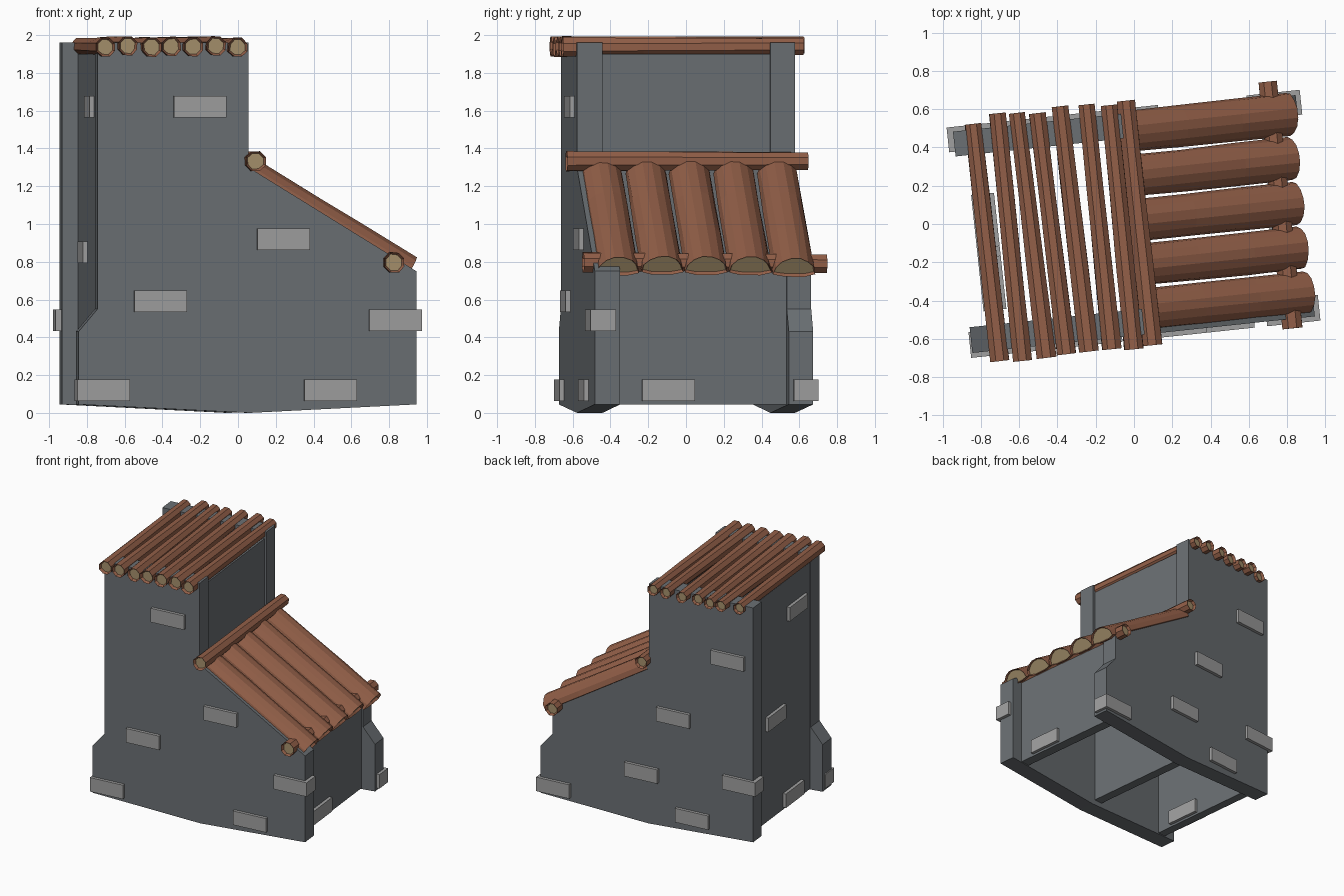
import bpy, bmesh, math, random
from mathutils import Vector, Matrix

random.seed(4)
cube = bpy.data.objects.get("Cube")
if cube:
    bpy.data.objects.remove(cube)

TURN = Matrix.Rotation(math.radians(6.1), 4, 'Z')  # whole building sits slightly turned


def material(name, rgb):
    m = bpy.data.materials.new(name)
    m.use_nodes = True
    m.diffuse_color = (*rgb, 1)
    m.node_tree.nodes["Principled BSDF"].inputs["Base Color"].default_value = (*rgb, 1)
    return m


STONE = material("wall_grey", (0.145, 0.16, 0.172))
BRICK = material("brick_light_grey", (0.35, 0.35, 0.35))
BARK = material("bark_brown", (0.29, 0.115, 0.065))
CUT = material("cut_wood_tan", (0.38, 0.28, 0.15))


def finish(bm, name, *mats):
    bm.transform(TURN)
    mesh = bpy.data.meshes.new(name)
    bm.to_mesh(mesh)
    bm.free()
    for m in mats:
        mesh.materials.append(m)
    ob = bpy.data.objects.new(name, mesh)
    bpy.context.collection.objects.link(ob)
    return ob


def wall(name, outline, y0, y1):
    """Extrude an x-z outline from y0 to y1."""
    bm = bmesh.new()
    face = bm.faces.new([bm.verts.new((x, y0, z)) for x, z in outline])
    ext = bmesh.ops.extrude_face_region(bm, geom=[face])
    moved = [g for g in ext["geom"] if isinstance(g, bmesh.types.BMVert)]
    bmesh.ops.translate(bm, verts=moved, vec=(0, y1 - y0, 0))
    bmesh.ops.recalc_face_normals(bm, faces=bm.faces)
    return finish(bm, name, STONE)


def box(name, lo, hi, mat):
    lo, hi = Vector(lo), Vector(hi)
    bm = bmesh.new()
    bmesh.ops.create_cube(bm, size=1)
    bm.transform(Matrix.Translation((lo + hi) / 2) @ Matrix.Diagonal((*(hi - lo), 1)))
    return finish(bm, name, mat)


def log(name, a, b, section, grow=1.0, rim=0.012, wobble=0.05):
    """Sweep a cross-section from a to b with rough bark and hollowed cut ends."""
    a, b = Vector(a), Vector(b)
    d = (b - a).normalized()
    side = d.cross(Vector((0, 0, 1))).normalized()
    up = side.cross(d)
    bm = bmesh.new()
    rings = []
    for i in range(4):
        t = i / 3
        size = 1 + (grow - 1) * t
        ring = []
        for s, h in section:
            k = size * random.uniform(1 - wobble, 1 + wobble)
            ring.append(bm.verts.new(a.lerp(b, t) + side * s * k + up * h * k))
        rings.append(ring)
    n = len(section)
    for r, q in zip(rings, rings[1:]):
        for i in range(n):
            bm.faces.new((r[i], r[(i + 1) % n], q[(i + 1) % n], q[i]))
    ends = [bm.faces.new(rings[0]), bm.faces.new(rings[-1])]
    bmesh.ops.recalc_face_normals(bm, faces=bm.faces)
    bmesh.ops.inset_individual(bm, faces=ends, thickness=rim, depth=-0.02)
    for f in ends:
        f.material_index = 1
    return finish(bm, name, BARK, CUT)


def round_section(r, n=8):
    return [(r * math.cos(math.tau * (i + 0.5) / n), r * math.sin(math.tau * (i + 0.5) / n))
            for i in range(n)]


# Long side walls: each has one flared foot and a shallow keel along the bottom
EAVE, RIDGE, TOP, LOW = 0.75, 1.30, 1.96, 0.045
wall("front_wall", [(-0.911, LOW), (0, 0), (0.888, LOW), (0.888, EAVE), (-0.006, RIDGE),
                    (-0.006, TOP), (-0.81, TOP), (-0.81, 0.55), (-0.911, 0.43)], -0.58, -0.445)
wall("back_wall", [(-0.889, LOW), (0, 0), (0.911, LOW), (0.911, 0.43), (0.81, 0.55),
                   (0.81, 0.79), (-0.006, RIDGE), (-0.006, TOP), (-0.889, TOP)], 0.45, 0.58)

# Cross walls between them
for name, x0, x1, z1 in (("tower_end_wall", -0.805, -0.735, 1.9),
                         ("partition_wall", -0.1, -0.025, 1.9),
                         ("low_end_wall", 0.715, 0.795, 0.77)):
    box(name, (x0, -0.46, LOW), (x1, 0.46, z1), STONE)

# Bricks standing proud of the walls: centre along the wall, height
LEN, HIGH, OUT = 0.14, 0.057, 0.025


def brick(name, x0, x1, y0, y1, z):
    box(name, (x0, y0, z - HIGH), (x1, y1, z + HIGH), BRICK)


front = [(-0.265, 1.62), (0.18, 0.92), (-0.475, 0.59), (-0.78, 0.12), (0.43, 0.12), (0.775, 0.49)]
for i, (x, z) in enumerate(front):
    brick(f"front_brick_{i}", x - LEN, x + LEN, -0.58 - OUT, -0.47, z)
back = [(-0.68, 1.49), (-0.22, 0.92), (0.05, 0.41), (-0.38, 0.13), (0.795, 0.12), (-0.78, 0.49)]
for i, (x, z) in enumerate(back):
    brick(f"back_brick_{i}", x - LEN, x + LEN, 0.475, 0.58 + OUT, z)
for i, (y, z) in enumerate([(-0.23, 1.62), (0.1, 0.85), (-0.17, 0.12)]):
    brick(f"tower_end_brick_{i}", -0.805 - OUT, -0.71, y - LEN, y + LEN, z)
brick("low_end_brick", 0.7, 0.795 + OUT, -0.32, -0.04, 0.12)

# Tower roof: thin logs, thicker at the front
for i, x in enumerate([-0.772, -0.655, -0.528, -0.422, -0.305, -0.185, -0.07]):
    z = 1.94 + random.uniform(-0.006, 0.004)
    log(f"tower_roof_log_{i}", (x, -0.635 - random.uniform(0, 0.025), z),
        (x + random.uniform(-0.02, 0.01), 0.63 + random.uniform(-0.03, 0.03), z + 0.005),
        round_section(0.054), grow=0.85)

# Beams across the top and the foot of the lean-to roof
log("upper_roof_beam", (0.027, -0.64, 1.333), (0.027, 0.645, 1.333), round_section(0.056), 0.9)
log("lower_roof_beam", (0.767, -0.63, 0.797), (0.772, 0.665, 0.79), round_section(0.057), 0.9)

# Lean-to roof: half-round logs running down the slope
half = [(0.108 * math.cos(math.pi * i / 7), 0.095 * math.sin(math.pi * i / 7) - 0.03)
        for i in range(8)] + [(-0.05, -0.045), (0.05, -0.045)]
slope = (EAVE - RIDGE) / 0.894
for i in range(5):
    y = -0.45 + 0.234 * i
    x0, x1 = 0.015, 0.87 + random.uniform(-0.015, 0.015)
    log(f"lean_to_half_log_{i}", (x0, y, RIDGE + slope * x0), (x1, y, RIDGE + slope * x1),
        half, grow=1.04, rim=0.008, wobble=0.03)
